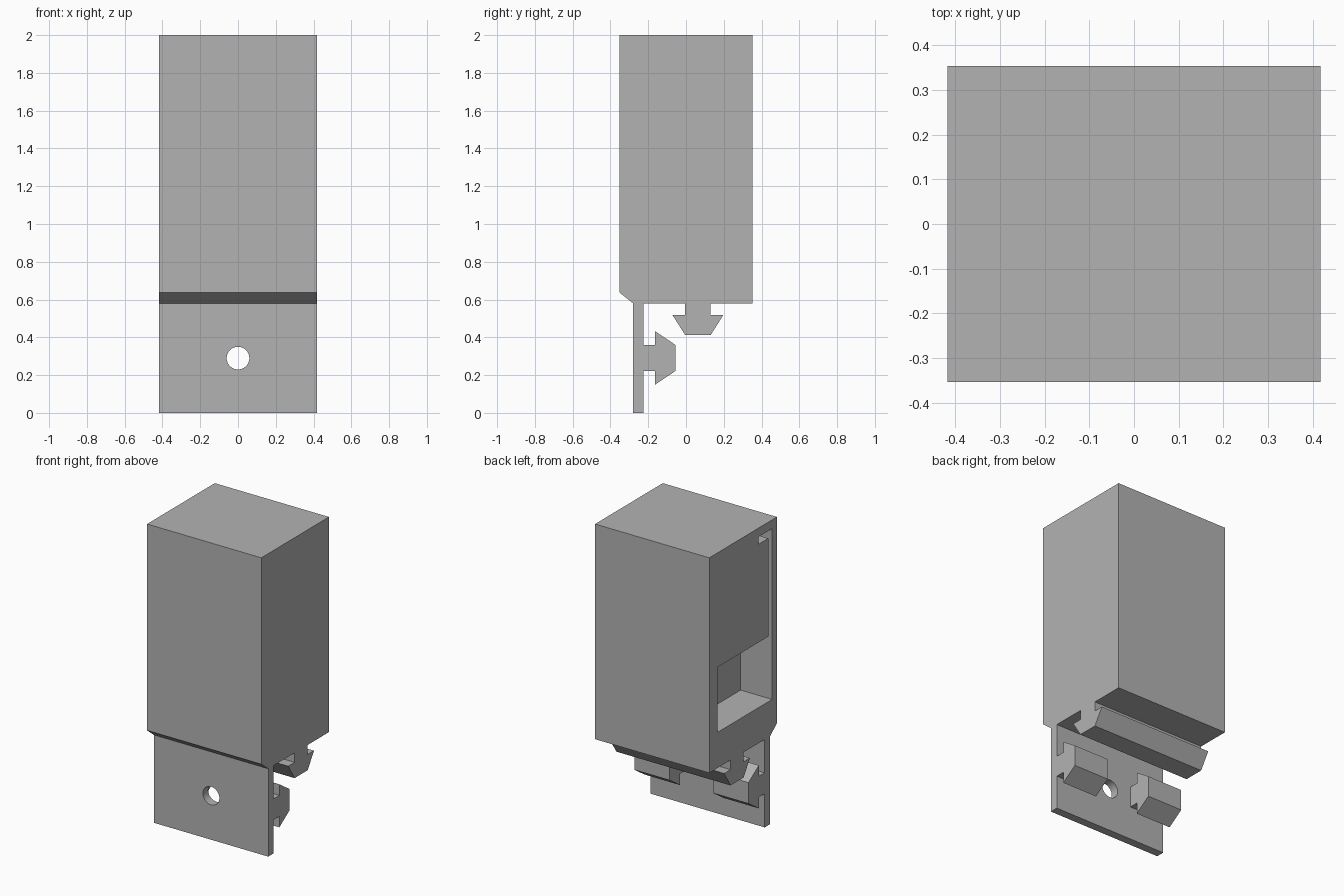
import bpy
import bmesh

cube = bpy.data.objects.get("Cube")
if cube:
    bpy.data.objects.remove(cube, do_unlink=True)

# Single grey material
GREY = (0.45, 0.45, 0.45, 1)
grey = bpy.data.materials.new("plain_grey")
grey.use_nodes = True
grey.diffuse_color = GREY
grey.node_tree.nodes["Principled BSDF"].inputs["Base Color"].default_value = GREY

HALF_W = 0.417   # half width in x
HALF_D = 0.353   # half depth in y
PLATE_BACK = -0.225


def extrude_profile(name, profile, x0, x1):
    """Solid from a (y, z) outline swept from x0 to x1."""
    bm = bmesh.new()
    face = bm.faces.new([bm.verts.new((x0, y, z)) for y, z in profile])
    swept = bmesh.ops.extrude_face_region(bm, geom=[face])
    moved = [g for g in swept["geom"] if isinstance(g, bmesh.types.BMVert)]
    bmesh.ops.translate(bm, verts=moved, vec=(x1 - x0, 0, 0))
    bmesh.ops.recalc_face_normals(bm, faces=bm.faces)
    mesh = bpy.data.meshes.new(name)
    bm.to_mesh(mesh)
    bm.free()
    mesh.materials.append(grey)
    obj = bpy.data.objects.new(name, mesh)
    bpy.context.collection.objects.link(obj)
    return obj


def cut(target, cutter):
    """Subtract the cutter and discard it."""
    cutter.hide_render = True
    mod = target.modifiers.new("cut", "BOOLEAN")
    mod.operation = "DIFFERENCE"
    mod.solver = "EXACT"
    mod.object = cutter
    bpy.context.view_layer.objects.active = target
    bpy.ops.object.modifier_apply(modifier=mod.name)
    bpy.data.objects.remove(cutter, do_unlink=True)


# Tall body with a chamfered lower front edge
body = extrude_profile("body", [
    (-HALF_D, 2), (HALF_D, 2), (HALF_D, 0.58), (-0.28, 0.58), (-HALF_D, 0.638),
], -HALF_W, HALF_W)

# Side recess: lower pocket, thin channel along the front and a short top hook
recess = extrude_profile("recess_cutter", [
    (-0.303, 0.815), (0.266, 0.815), (0.266, 1.245), (-0.263, 1.245),
    (-0.263, 1.893), (-0.16, 1.893), (-0.16, 1.942), (-0.303, 1.942),
], -0.6, -0.187)
cut(body, recess)

# Front plate with a round hole
plate = extrude_profile("front_plate", [
    (-0.28, 0), (PLATE_BACK, 0), (PLATE_BACK, 0.585), (-0.28, 0.585),
], -HALF_W, HALF_W)
bpy.ops.mesh.primitive_cylinder_add(
    vertices=48, radius=0.06, depth=0.4,
    location=(0, -0.25, 0.29), rotation=(1.5707963, 0, 0))
hole = bpy.context.object
hole.name = "hole_cutter"
hole.data.materials.append(grey)
cut(plate, hole)


def arrow(stem, head, tip, half_stem, half_head):
    """Outline of an arrow-headed rail: (distance, offset) pairs."""
    side = [(stem, half_stem), (head, half_stem), (head, half_head), (tip, half_stem)]
    return side + [(d, -o) for d, o in reversed(side)]


# Full-width rail under the body
extrude_profile("bottom_rail",
                [(0.063 + o, z) for z, o in arrow(0.585, 0.517, 0.413, 0.068, 0.134)],
                -HALF_W, HALF_W)

# Pair of short rails behind the plate, leaving the hole clear
plate_rail = [(y, 0.291 + o) for y, o in
              arrow(PLATE_BACK - 0.005, -0.164, -0.056, 0.069, 0.142)]
for name, x0, x1 in (("plate_rail_left", 0.16, HALF_W),
                     ("plate_rail_right", -HALF_W, -0.16)):
    extrude_profile(name, plate_rail, x0, x1)
